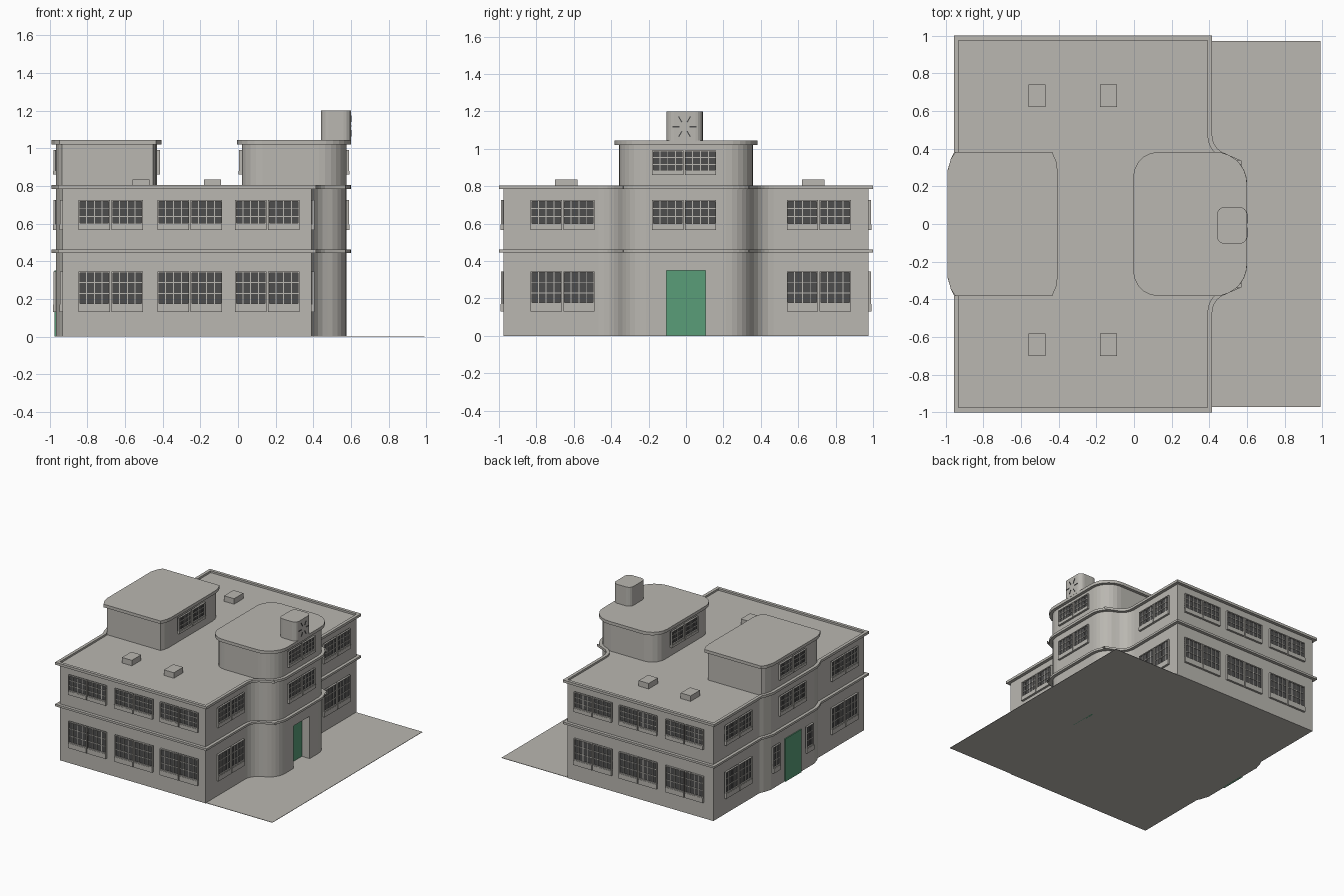
import bpy, bmesh, math
from mathutils import Matrix, Vector

if "Cube" in bpy.data.objects:
    bpy.data.objects.remove(bpy.data.objects["Cube"])


def material(name, rgb):
    m = bpy.data.materials.new(name)
    m.diffuse_color = (*rgb, 1)
    m.use_nodes = True
    m.node_tree.nodes["Principled BSDF"].inputs["Base Color"].default_value = m.diffuse_color
    return m


MATS = [material("wall_grey", (0.49, 0.475, 0.44)),
        material("dark_glass", (0.075, 0.075, 0.075)),
        material("door_green", (0.10, 0.34, 0.19))]


def finish(bm, name):
    bmesh.ops.recalc_face_normals(bm, faces=bm.faces)
    me = bpy.data.meshes.new(name)
    bm.to_mesh(me)
    bm.free()
    for m in MATS:
        me.materials.append(m)
    ob = bpy.data.objects.new(name, me)
    bpy.context.collection.objects.link(ob)
    return ob


# ---- plan outline helpers ----
def arc(cx, cy, rx, ry, a0, a1, n):
    return [(cx + rx * math.cos(math.radians(a0 + (a1 - a0) * i / n)),
             cy + ry * math.sin(math.radians(a0 + (a1 - a0) * i / n))) for i in range(n + 1)]


def mirrored(half):
    return half + [(x, -y) for x, y in reversed(half)]


def offset(pts, d):
    out = []
    for i, p in enumerate(pts):
        p = Vector(p)
        e1 = (p - Vector(pts[i - 1])).normalized()
        e2 = (Vector(pts[(i + 1) % len(pts)]) - p).normalized()
        n1, n2 = Vector((e1.y, -e1.x)), Vector((e2.y, -e2.x))
        out.append(tuple(p + (n1 + n2) * d / (1 + n1.dot(n2))))
    return out


def prism(name, pts, z0, z1):
    bm = bmesh.new()
    lo = [bm.verts.new((x, y, z0)) for x, y in pts]
    hi = [bm.verts.new((x, y, z1)) for x, y in pts]
    bm.faces.new(lo)
    bm.faces.new(hi)
    for i in range(len(pts)):
        j = (i + 1) % len(pts)
        bm.faces.new((lo[i], lo[j], hi[j], hi[i]))
    return finish(bm, name)


def ring(name, inner, outer, z0, z1):
    bm = bmesh.new()
    loops = [[bm.verts.new((x, y, z)) for x, y in p]
             for p, z in ((inner, z0), (outer, z0), (outer, z1), (inner, z1))]
    n = len(inner)
    for k in range(4):
        a, b = loops[k], loops[(k + 1) % 4]
        for i in range(n):
            j = (i + 1) % n
            bm.faces.new((a[i], a[j], b[j], b[i]))
    return finish(bm, name)


# ---- wall-mounted box: u along wall, z up, n outward ----
def add_box(bm, at, ang, u, z, n, mat=0, spin=0):
    m = (Matrix.Translation((at[0], at[1], 0)) @ Matrix.Rotation(math.radians(ang), 4, 'Z')
         @ Matrix.Translation((sum(n) / 2, sum(u) / 2, sum(z) / 2))
         @ Matrix.Rotation(math.radians(spin), 4, 'X')
         @ Matrix.Diagonal((n[1] - n[0], u[1] - u[0], z[1] - z[0], 1)))
    vs = bmesh.ops.create_cube(bm, size=1, matrix=m)['verts']
    for f in {f for v in vs for f in v.link_faces}:
        f.material_index = mat


def window(name, at, ang, z, sill, units=2, width=0.35, cols=4, rows=3):
    bm = bmesh.new()
    w = width / units
    z0, z1 = z
    t = 0.007
    for k in range(units):
        a = -width / 2 + k * w + 0.004
        b = a + w - 0.008
        add_box(bm, at, ang, (a, b), z, (-0.01, 0.006), 1)
        for s in ((a, a + t), (b - t, b)):
            add_box(bm, at, ang, s, z, (0, 0.015))
        for s in ((z0, z0 + t), (z1 - t, z1)):
            add_box(bm, at, ang, (a, b), s, (0, 0.015))
        for i in range(1, cols):
            c = a + (b - a) * i / cols
            add_box(bm, at, ang, (c - 0.0025, c + 0.0025), z, (0, 0.010))
        for i in range(1, rows):
            c = z0 + (z1 - z0) * i / rows
            add_box(bm, at, ang, (a, b), (c - 0.0025, c + 0.0025), (0, 0.010))
        # sill panel below the unit
        add_box(bm, at, ang, (a, b), (sill, z0), (-0.01, 0.017))
    finish(bm, name)


LOW, MID, TOP = ((0.17, 0.345), 0.13), ((0.595, 0.725), 0.565), ((0.88, 0.99), 0.86)

# ---- main building ----
half = (arc(0.43, 0.215, 0.145, 0.143, 0, 72, 6) + arc(0.513, 0.468, 0.123, 0.123, 252, 180, 5)
        + [(0.39, 0.975), (-0.93, 0.975), (-0.93, 0.375), (-0.945, 0.345), (-0.965, 0.28)])
plan = mirrored(half)
porch = mirrored([(0.50, 0.105), (0.575, 0.105)] + half)
prism("ground_floor", porch, 0, 0.45)
prism("upper_floor", plan, 0.45, 0.79)
prism("floor_ledge", offset(plan, 0.025), 0.445, 0.462)
ring("roof_rim", plan, offset(plan, 0.025), 0.785, 0.805)

bm = bmesh.new()
add_box(bm, (0.575, 0), 0, (-0.105, 0.105), (0.35, 0.447), (-0.08, 0))
finish(bm, "porch_lintel")
bm = bmesh.new()
add_box(bm, (0.50, 0), 0, (-0.105, 0.105), (0, 0.35), (-0.01, 0.004), 2)
finish(bm, "front_door")
bm = bmesh.new()
add_box(bm, (-0.965, 0), 180, (-0.105, 0.105), (0, 0.35), (-0.01, 0.008), 2)
finish(bm, "back_door")

# ---- forecourt ----
bm = bmesh.new()
add_box(bm, (0, 0), 0, (-0.97, 0.97), (0, 0.003), (0.385, 0.99))
finish(bm, "forecourt")

# ---- roof towers ----
front_tower = mirrored(arc(0.43, 0.215, 0.145, 0.143, 0, 90, 7)
                       + arc(0.13, 0.248, 0.11, 0.11, 90, 180, 5))
back_tower = mirrored([(-0.43, 0.285), (-0.436, 0.325), (-0.45, 0.358), (-0.935, 0.358),
                       (-0.95, 0.335), (-0.965, 0.28)])
for name, pts in (("front_tower", front_tower), ("back_tower", back_tower)):
    prism(name, pts, 0.78, 1.025)
    prism(name + "_roof", offset(pts, 0.024), 1.02, 1.045)

# ---- roof turret with ray marks ----
r = 0.04
turret = (arc(0.56, 0.05, r, r, 0, 90, 4) + arc(0.48, 0.05, r, r, 90, 180, 4)
          + arc(0.48, -0.065, r, r, 180, 270, 4) + arc(0.56, -0.065, r, r, 270, 360, 4))
prism("turret", turret, 1.04, 1.2)
bm = bmesh.new()
for i in range(6):
    a = i * 60
    cu, cz = 0.045 * math.cos(math.radians(a)) - 0.008, 0.045 * math.sin(math.radians(a)) + 1.118
    add_box(bm, (0.6, 0), 0, (cu - 0.018, cu + 0.018), (cz - 0.003, cz + 0.003),
            (-0.003, 0.003), 1, spin=a)
finish(bm, "turret_rays")

# ---- roof boxes ----
for x in (-0.515, -0.135):
    for y in (-0.64, 0.68):
        bm = bmesh.new()
        add_box(bm, (x, y), 0, (-0.06, 0.06), (0.78, 0.835), (-0.045, 0.045))
        finish(bm, "roof_box")

# ---- windows ----
for z, sill in (LOW, MID):
    for x in (-0.675, -0.255, 0.155):
        window("side_window", (x, -0.975), -90, z, sill)
        window("side_window", (x, 0.975), 90, z, sill)
    for y in (-0.66, 0.71):
        window("front_window", (0.39, y), 0, z, sill)
        window("back_window", (-0.93, -y), 180, z, sill)
for z, sill in (MID, TOP):
    window("bay_window", (0.575, -0.01), 0, z, sill)
    window("rear_bay_window", (-0.965, 0.01), 180, z, sill)
window("tower_inner_window", (0.02, 0.005), 180, *TOP)
window("tower_inner_window", (-0.43, 0.005), 0, *TOP)
for y in (-0.21, 0.22):
    window("door_side_window", (-0.965, y), 180, *LOW, units=1, width=0.1, cols=2)
